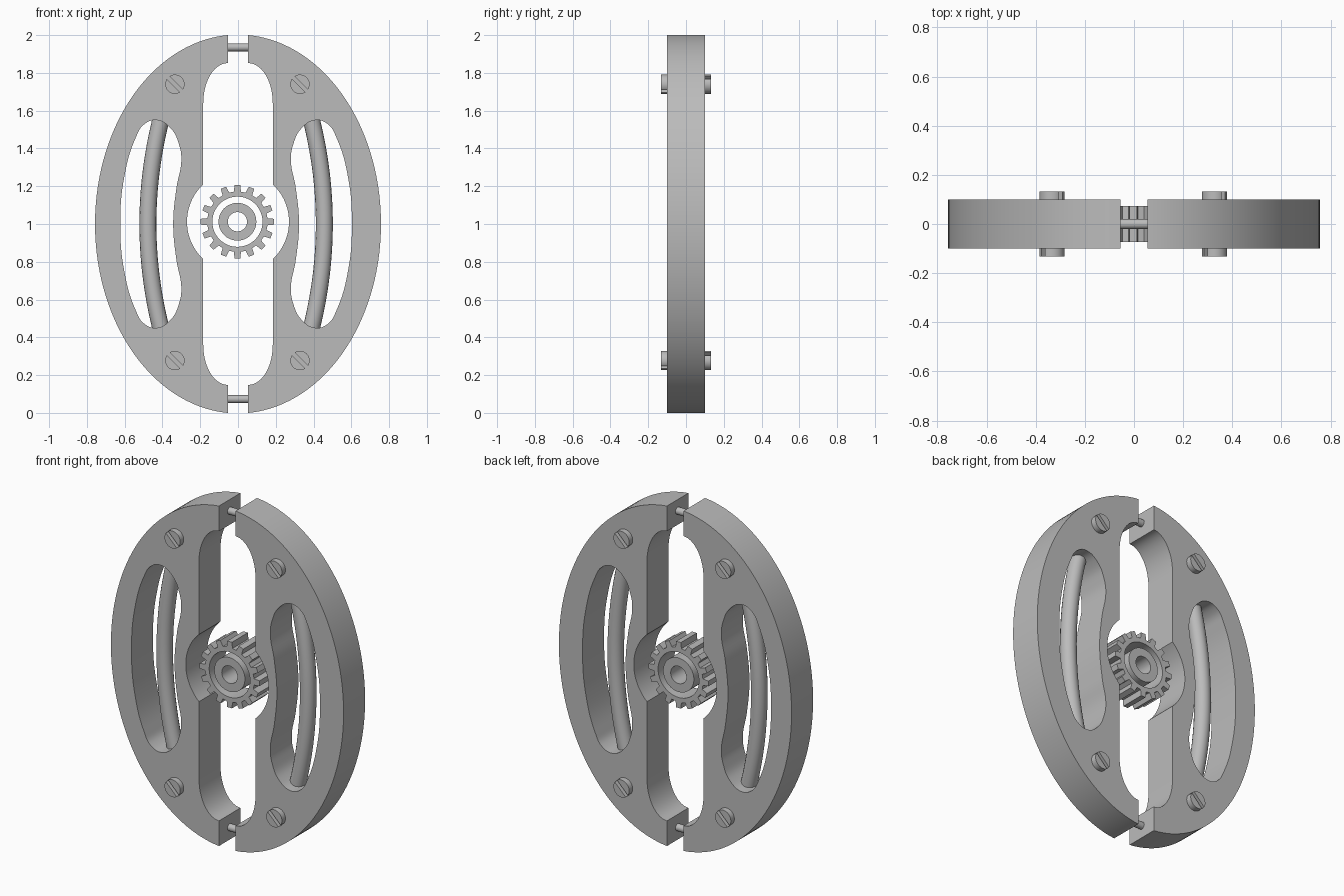
import bpy, bmesh
from math import sin, cos, pi, asin, sqrt, radians

cube = bpy.data.objects.get("Cube")
if cube:
    bpy.data.objects.remove(cube, do_unlink=True)

steel = bpy.data.materials.new("steel_grey")
steel.use_nodes = True
steel.diffuse_color = (0.5, 0.5, 0.5, 1)
steel.node_tree.nodes["Principled BSDF"].inputs["Base Color"].default_value = (0.5, 0.5, 0.5, 1)


def arc(cx, cz, rx, rz, start, end, n):
    """Points along an elliptical arc, angles in radians."""
    steps = [start + (end - start) * i / n for i in range(n + 1)]
    return [(cx + rx * cos(a), cz + rz * sin(a)) for a in steps]


def circle(cx, cz, r, n=48):
    return arc(cx, cz, r, r, 0, 2 * pi, n)[:-1]


def finish(ob):
    """Turn a curve into a welded mesh with smooth sides and sharp edges."""
    bpy.ops.object.select_all(action='DESELECT')
    bpy.context.view_layer.objects.active = ob
    ob.select_set(True)
    bpy.ops.object.convert(target='MESH')
    ob = bpy.context.object
    bm = bmesh.new()
    bm.from_mesh(ob.data)
    bmesh.ops.remove_doubles(bm, verts=bm.verts, dist=0.0002)
    bmesh.ops.recalc_face_normals(bm, faces=bm.faces)
    bm.to_mesh(ob.data)
    bm.free()
    ob.data.materials.clear()
    ob.data.materials.append(steel)
    bpy.ops.object.shade_smooth_by_angle(angle=radians(30))
    return ob


def prism(name, loops, half_depth, y=0.0, smooth_loops=()):
    """Extrude closed x-z outlines along y; inner outlines become holes."""
    cu = bpy.data.curves.new(name, 'CURVE')
    cu.dimensions, cu.fill_mode, cu.extrude = '2D', 'BOTH', half_depth
    cu.resolution_u = 10
    for pts in loops:
        sp = cu.splines.new('POLY')
        sp.points.add(len(pts) - 1)
        for p, (x, z) in zip(sp.points, pts):
            p.co = (x, z, 0, 1)
        sp.use_cyclic_u = True
    for pts in smooth_loops:
        sp = cu.splines.new('BEZIER')
        sp.bezier_points.add(len(pts) - 1)
        for p, (x, z) in zip(sp.bezier_points, pts):
            p.co = (x, z, 0)
            p.handle_left_type = p.handle_right_type = 'AUTO'
        sp.use_cyclic_u = True
    ob = bpy.data.objects.new(name, cu)
    bpy.context.collection.objects.link(ob)
    ob.rotation_euler.x = pi / 2
    ob.location.y = y
    return finish(ob)


def rod(name, pts, radius):
    cu = bpy.data.curves.new(name, 'CURVE')
    cu.dimensions, cu.bevel_depth, cu.bevel_resolution = '3D', radius, 6
    cu.use_fill_caps = True
    sp = cu.splines.new('POLY')
    sp.points.add(len(pts) - 1)
    for p, (x, z) in zip(sp.points, pts):
        p.co = (x, 0, z, 1)
    ob = bpy.data.objects.new(name, cu)
    bpy.context.collection.objects.link(ob)
    return finish(ob)


# Frame halves: elliptical rim, rounded inner corners, round bay for the gear
RX, END, INNER, BAY, GEAR_Z = 0.757, 0.054, 0.184, 0.27, 1.012
tilt = asin(END / RX)
bay = asin(sqrt(1 - (INNER / BAY) ** 2))
outline = arc(0, 1, RX, 1 / cos(tilt), tilt - pi / 2, pi / 2 - tilt, 80)
outline += arc(END, 1.64, INNER - END, 0.212, pi / 2, 0, 14)
outline += arc(0, GEAR_Z, BAY, BAY, bay, -bay, 28)
outline += arc(END, 0.36, INNER - END, 0.212, 0, -pi / 2, 14)

# Window: upper half as offsets from mid height, then reflected downward
upper = [(0.613, 0), (0.592, 0.25), (0.53, 0.46), (0.49, 0.525), (0.422, 0.55),
         (0.345, 0.505), (0.302, 0.42), (0.29, 0.34), (0.316, 0.19), (0.333, 0)]
window = [(x, 1 + z) for x, z in upper] + [(x, 1 - z) for x, z in upper[-2:0:-1]]
SHIFT = -0.01

for side, s in (("left", 1), ("right", -1)):
    prism(side + "_frame", [[(s * x, z) for x, z in outline]], 0.1,
          smooth_loops=[[(s * x + SHIFT, z) for x, z in window]])
    # Bowed grip rod seen through the window
    rod(side + "_bowed_rod",
        [(s * (0.467 - 0.225 * t * t) + SHIFT, 1 + t)
         for t in [-0.6 + 1.2 * i / 40 for i in range(41)]], 0.045)

    # Slotted screw heads on both faces
    for level, z in (("upper", 1.74), ("lower", 0.277)):
        for face, d in (("front", -1), ("back", 1)):
            for half, turn in (("a", 0), ("b", pi)):
                gap = asin(0.2)
                start = d * pi / 4 + turn
                prism(f"{side}_{level}_{face}_screw_{half}",
                      [arc(s * 0.331 - 0.003, z, 0.051, 0.051,
                           start + gap, start + pi - gap, 20)],
                      0.02, d * 0.113)

# Pins joining the halves
for level, z in (("upper", 1.935), ("lower", 0.073)):
    rod(level + "_pin", [(-0.08, z), (0.08, z)], 0.021)

# Toothed ring and its hub
TEETH, GX = 16, -0.003
pitch = 2 * pi / TEETH
teeth = []
for i in range(TEETH):
    for part, r in ((-0.3, 0.16), (-0.2, 0.195), (0.2, 0.195), (0.3, 0.16)):
        a = (i + part) * pitch
        teeth.append((GX + r * cos(a), GEAR_Z + r * sin(a)))
prism("gear_ring", [teeth, circle(GX, GEAR_Z, 0.133)], 0.074)
prism("gear_hub", [circle(GX, GEAR_Z, 0.1), circle(GX, GEAR_Z, 0.051)], 0.074)
